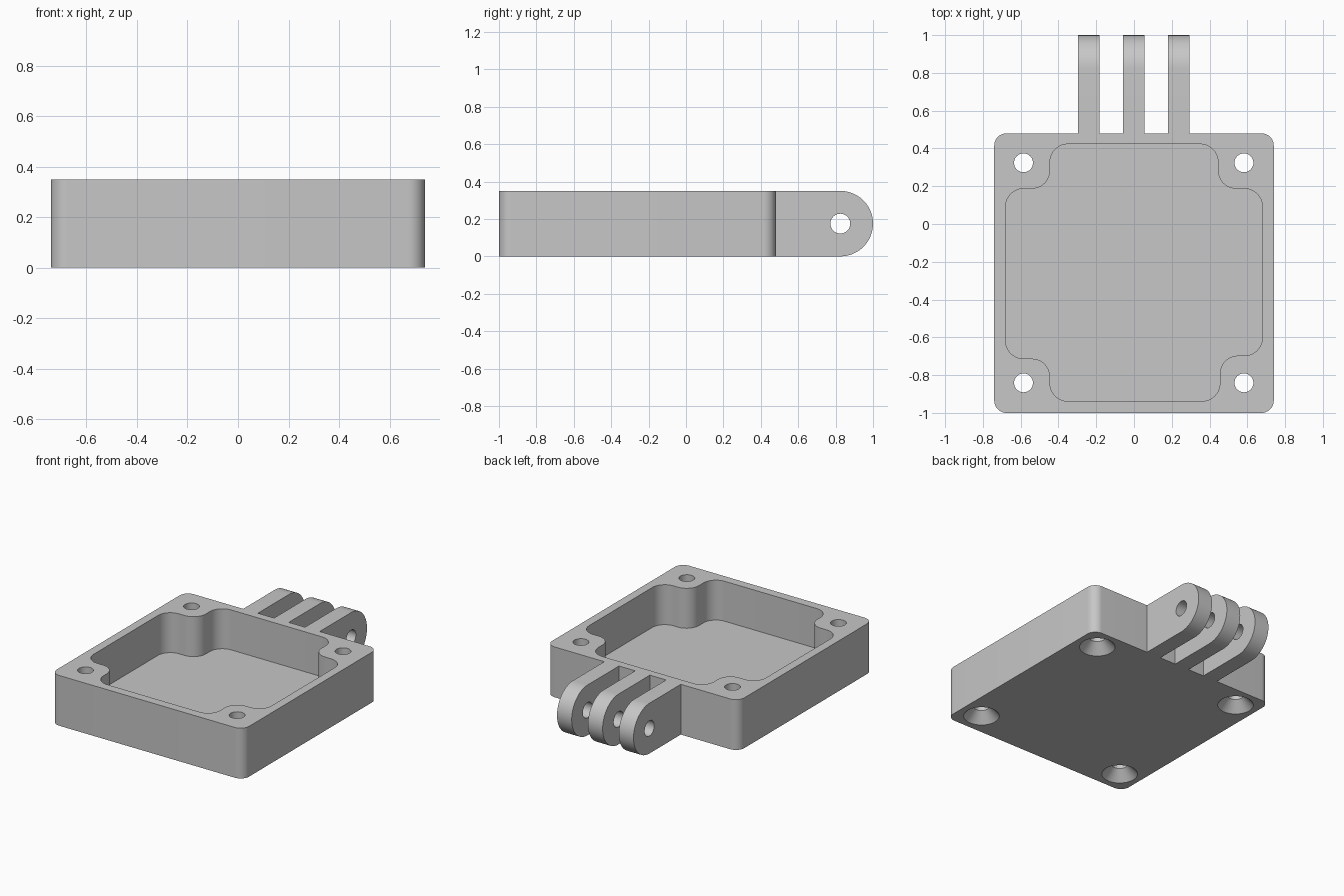
import bpy, bmesh, math
from mathutils import Matrix, Vector

cube = bpy.data.objects.get("Cube")
if cube:
    bpy.data.objects.remove(cube, do_unlink=True)

grey = bpy.data.materials.new("plain grey")
grey.use_nodes = True
colour = (0.57, 0.57, 0.57, 1)
grey.diffuse_color = colour
grey.node_tree.nodes["Principled BSDF"].inputs["Base Color"].default_value = colour

H = 0.35          # full height
FLOOR = 0.072     # floor thickness


def finish(name, bm):
    bmesh.ops.recalc_face_normals(bm, faces=bm.faces)
    mesh = bpy.data.meshes.new(name)
    bm.to_mesh(mesh)
    bm.free()
    obj = bpy.data.objects.new(name, mesh)
    bpy.context.collection.objects.link(obj)
    mesh.materials.append(grey)
    return obj


def rounded(points, radius, steps=10):
    """Replace every corner of a right-angled outline by an arc."""
    out = []
    for i, p in enumerate(points):
        p = Vector(p)
        a = (Vector(points[i - 1]) - p).normalized()
        b = (Vector(points[(i + 1) % len(points)]) - p).normalized()
        centre = p + (a + b) * radius
        for k in range(steps + 1):
            t = k / steps * math.pi / 2
            out.append(centre - radius * (b * math.cos(t) + a * math.sin(t)))
    return out


def prism(name, outline, place, depth):
    """Extrude a 2D outline; place(u, v) gives the 3D start point."""
    bm = bmesh.new()
    face = bm.faces.new([bm.verts.new(place(u, v)) for u, v in outline])
    new = bmesh.ops.extrude_face_region(bm, geom=[face])["geom"]
    verts = [g for g in new if isinstance(g, bmesh.types.BMVert)]
    bmesh.ops.translate(bm, verts=verts, vec=depth)
    return finish(name, bm)


def cylinder(name, centre, r1, r2, depth, axis="Z"):
    bm = bmesh.new()
    turn = Matrix.Rotation(math.pi / 2, 4, "Y") if axis == "X" else Matrix()
    bmesh.ops.create_cone(bm, cap_ends=True, segments=40, radius1=r1, radius2=r2,
                          depth=depth, matrix=Matrix.Translation(centre) @ turn)
    return finish(name, bm)


def cut(obj, cutter):
    cutter.hide_render = True
    mod = obj.modifiers.new(cutter.name, "BOOLEAN")
    mod.operation = "DIFFERENCE"
    mod.solver = "EXACT"
    mod.object = cutter
    bpy.context.view_layer.objects.active = obj
    bpy.ops.object.modifier_apply(modifier=mod.name)
    bpy.data.objects.remove(cutter, do_unlink=True)


# Tray block with rounded upright edges
w = 0.74
block = [(w, -1), (w, 0.48), (-w, 0.48), (-w, -1)]
tray = prism("tray", rounded(block, 0.065), lambda u, v: (u, v, 0), (0, 0, H))

# Pocket that steps around the four screw posts: inner corner of each post
pocket = []
for x, y in ((0.445, 0.187), (-0.445, 0.187), (-0.445, -0.713), (0.455, -0.697)):
    x_wall = math.copysign(0.68, x)
    y_wall = 0.423 if y > 0 else -0.938
    part = [(x_wall, y), (x, y), (x, y_wall)]
    pocket += part if x * y > 0 else part[::-1]
cut(tray, prism("pocket", rounded(pocket, 0.095), lambda u, v: (u, v, FLOOR), (0, 0, H)))

# Countersunk screw holes
for x in (-0.585, 0.582):
    for y in (0.324, -0.841):
        cut(tray, cylinder("screw_hole", (x, y, H / 2), 0.05, 0.05, 1))
        cut(tray, cylinder("countersink", (x, y, 0.03), 0.125, 0.05, 0.08))

# Three hinge prongs with rounded ends and a pin hole
R, PIVOT_Y = H / 2, 0.825
side = [(0.475, H), (0.475, 0)]
for k in range(33):
    t = -math.pi / 2 + math.pi * k / 32
    side.append((PIVOT_Y + R * math.cos(t), R + R * math.sin(t)))
prongs = []
for name, x in (("right", -0.296), ("middle", -0.058), ("left", 0.18)):
    prong = prism(name + "_prong", side, lambda u, v: (x, u, v), (0.113, 0, 0))
    cut(prong, cylinder("pin_hole", (x, PIVOT_Y, R), 0.053, 0.053, 0.5, "X"))
    prongs.append(prong)

# Smooth curved walls, sharp edges kept
bpy.ops.object.select_all(action="DESELECT")
for obj in [tray] + prongs:
    obj.select_set(True)
bpy.context.view_layer.objects.active = tray
bpy.ops.object.shade_smooth_by_angle(angle=math.radians(30))
